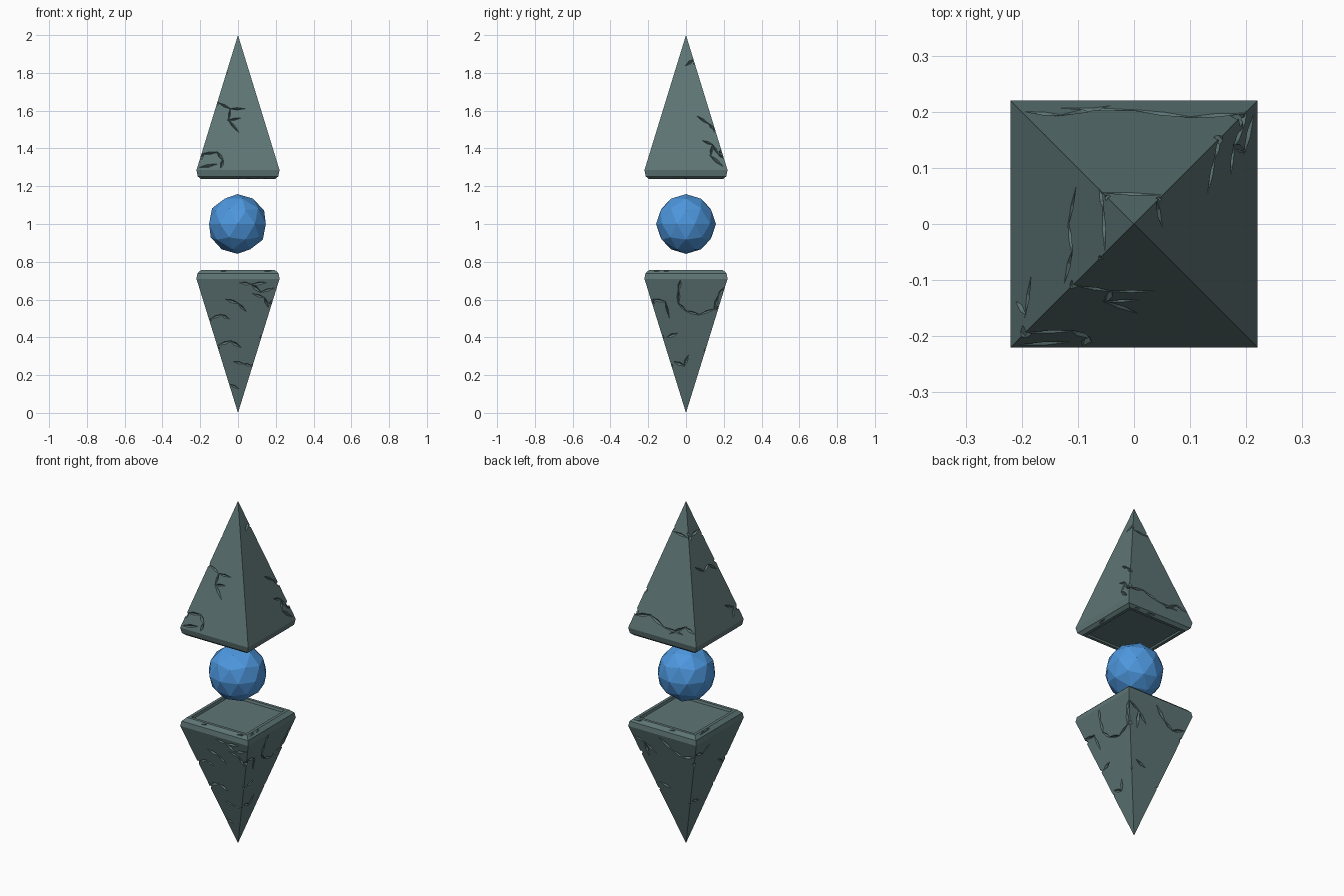
import bpy, bmesh, random
from mathutils import Vector, Matrix

if "Cube" in bpy.data.objects:
    bpy.data.objects.remove(bpy.data.objects["Cube"])

random.seed(4)


def material(name, rgb):
    m = bpy.data.materials.new(name)
    m.diffuse_color = (*rgb, 1)
    m.use_nodes = True
    m.node_tree.nodes["Principled BSDF"].inputs["Base Color"].default_value = m.diffuse_color
    return m


stone = material("grey green stone", (0.112, 0.178, 0.178))
blue = material("blue crystal", (0.075, 0.31, 0.73))


def link(name, bm, mat):
    me = bpy.data.meshes.new(name)
    bmesh.ops.recalc_face_normals(bm, faces=bm.faces)
    bm.to_mesh(me)
    bm.free()
    me.materials.append(mat)
    ob = bpy.data.objects.new(name, me)
    bpy.context.collection.objects.link(ob)
    return ob


def pyramid(name, apex, rings):
    """Square pyramid from its apex through (half width, z) rings to a flat cap."""
    bm = bmesh.new()
    tip = bm.verts.new((0, 0, apex))
    loops = [[bm.verts.new((sx * h, sy * h, z)) for sx, sy in
              ((-1, -1), (1, -1), (1, 1), (-1, 1))] for h, z in rings]
    for i in range(4):
        j = (i + 1) % 4
        bm.faces.new((tip, loops[0][i], loops[0][j]))
        for a, b in zip(loops, loops[1:]):
            bm.faces.new((a[i], a[j], b[j], b[i]))
    bm.faces.new(loops[-1])
    return link(name, bm, stone)


def spindle(bm, a, b, normal, width, depth):
    """Tapered diamond cutter running from a to b."""
    x = (b - a) / 2
    y = normal.cross(x).normalized() * width
    z = normal.normalized() * depth
    c = (a + b) / 2
    vs = [bm.verts.new(c + o) for o in (x * 1.25, -x * 1.25, y, -y, z, -z)]
    for e in (0, 1):
        for s, t in ((2, 4), (4, 3), (3, 5), (5, 2)):
            bm.faces.new((vs[e], vs[s], vs[t]))


def weather(ob, apex, base, cracks, chips):
    """Cut surface cracks and edge chips. Side 0 front, 1 right, 2 back, 3 left."""
    bm = bmesh.new()
    slope = 0.22 / (base - apex)

    def half(z):
        return slope * (z - apex)

    for side, pts in cracks:
        rot = Matrix.Rotation(side * 1.5707963, 3, 'Z')
        p = [rot @ Vector((u, -half(z), z)) for u, z in pts]
        n = rot @ Vector((0, -1, -slope))
        for a, b in zip(p, p[1:]):
            spindle(bm, a, b, n, random.uniform(.006, .010), .013)
    for sx, sy, z, size in chips:
        h = half(z)
        c = Vector((sx * h, sy * h, z))
        d = Vector((sx, -sy, random.uniform(-.6, .6))).normalized() * size * 1.6
        spindle(bm, c - d, c + d, Vector((sx, sy, 0)), size, size * .8)
    # small nicks along the chamfered rim
    for side in range(4):
        rot = Matrix.Rotation(side * 1.5707963, 3, 'Z')
        inward = -1 if apex > base else 1
        for k in range(2):
            u = random.uniform(-.17, .17)
            c = Vector((u, -.205, base + inward * .045))
            d = Vector((random.uniform(.02, .04), 0, .006))
            spindle(bm, rot @ (c - d), rot @ (c + d), rot @ Vector((0, -1, inward)), .008, .012)
    cutter = link("crack_cutter", bm, stone)
    cutter.hide_render = True
    mod = ob.modifiers.new("cracks", 'BOOLEAN')
    mod.operation, mod.solver, mod.object = 'DIFFERENCE', 'EXACT', cutter
    mod.use_self = True
    dg = bpy.context.evaluated_depsgraph_get()
    me = bpy.data.meshes.new_from_object(ob.evaluated_get(dg))
    ob.modifiers.clear()
    if len(me.polygons) > 10:
        ob.data = me
    bpy.data.objects.remove(cutter)


# Upper stone spike
upper = pyramid("upper_spike", 2.0, [(.22, 1.285), (.213, 1.252), (.195, 1.237),
                                     (.178, 1.237), (.174, 1.246)])
weather(upper, 2.0, 1.285, [
    (0, [(-.10, 1.64), (-.04, 1.61), (-.05, 1.55), (0, 1.49)]),
    (0, [(-.04, 1.61), (.03, 1.61)]),
    (0, [(-.05, 1.55), (.01, 1.56)]),
    (0, [(-.19, 1.37), (-.11, 1.38), (-.08, 1.34), (-.09, 1.30)]),
    (0, [(-.20, 1.30), (-.12, 1.315)]),
    (1, [(.06, 1.57), (.12, 1.53), (.15, 1.50)]),
    (1, [(.09, 1.44), (.14, 1.42), (.17, 1.37), (.20, 1.35)]),
    (1, [(.14, 1.42), (.13, 1.36), (.19, 1.31)]),
    (1, [(0, 1.84), (.04, 1.87)]),
    (2, [(-.19, 1.36), (-.10, 1.38), (0, 1.34), (.12, 1.33)]),
    (2, [(-.04, 1.83), (.05, 1.82)]),
    (2, [(.19, 1.35), (.13, 1.37), (.05, 1.32)]),
    (3, [(-.06, 1.80), (-.03, 1.82), (.04, 1.83)]),
    (3, [(-.06, 1.66), (0, 1.62), (.05, 1.64), (.10, 1.60)]),
    (3, [(.10, 1.40), (.16, 1.37), (.14, 1.32)]),
], [(-1, -1, 1.64, .014), (-1, -1, 1.36, .02), (1, 1, 1.5, .016),
    (1, 1, 1.38, .022), (1, 1, 1.85, .010), (-1, 1, 1.84, .010), (-1, -1, 1.80, .008)])

# Lower stone spike
lower = pyramid("lower_spike", 0.0, [(.22, .71), (.215, .738), (.195, .757),
                                     (.178, .757), (.174, .743)])
weather(lower, 0.0, .71, [
    (0, [(.01, .69), (.07, .68), (.12, .64), (.19, .66)]),
    (0, [(.07, .68), (.15, .69)]),
    (0, [(.08, .63), (.14, .61), (.16, .56)]),
    (0, [(-.14, .50), (-.09, .52), (-.05, .50)]),
    (0, [(-.06, .60), (0, .58), (.04, .54)]),
    (0, [(-.10, .36), (-.04, .38), (.01, .35)]),
    (0, [(-.02, .27), (.03, .26), (.07, .25)]),
    (0, [(-.04, .15), (0, .13)]),
    (1, [(-.03, .70), (-.04, .65), (-.04, .58), (0, .54), (.07, .52), (.15, .55)]),
    (1, [(-.18, .60), (-.11, .59), (-.09, .51)]),
    (1, [(.15, .55), (.17, .62), (.20, .66)]),
    (1, [(-.06, .27), (-.01, .25), (.01, .30)]),
    (1, [(-.10, .40), (-.05, .42)]),
    (2, [(-.20, .66), (-.13, .63), (-.07, .58)]),
    (2, [(-.13, .63), (-.12, .55)]),
    (2, [(.18, .62), (.11, .60), (.05, .63), (-.02, .69)]),
    (2, [(-.08, .38), (-.02, .36)]),
    (3, [(-.19, .64), (-.12, .62), (-.08, .66)]),
    (3, [(.08, .50), (.13, .47)]),
    (3, [(-.07, .30), (-.01, .28)]),
], [(1, -1, .58, .018), (1, -1, .40, .012), (1, -1, .25, .010), (-1, -1, .49, .014),
    (-1, -1, .34, .011), (1, 1, .55, .016), (1, 1, .33, .010), (-1, 1, .57, .014),
    (-1, 1, .28, .010)])

# Floating faceted orb
bm = bmesh.new()
bmesh.ops.create_icosphere(bm, subdivisions=2, radius=.158, matrix=Matrix.Translation((-.003, 0, 1)))
link("floating_orb", bm, blue)
